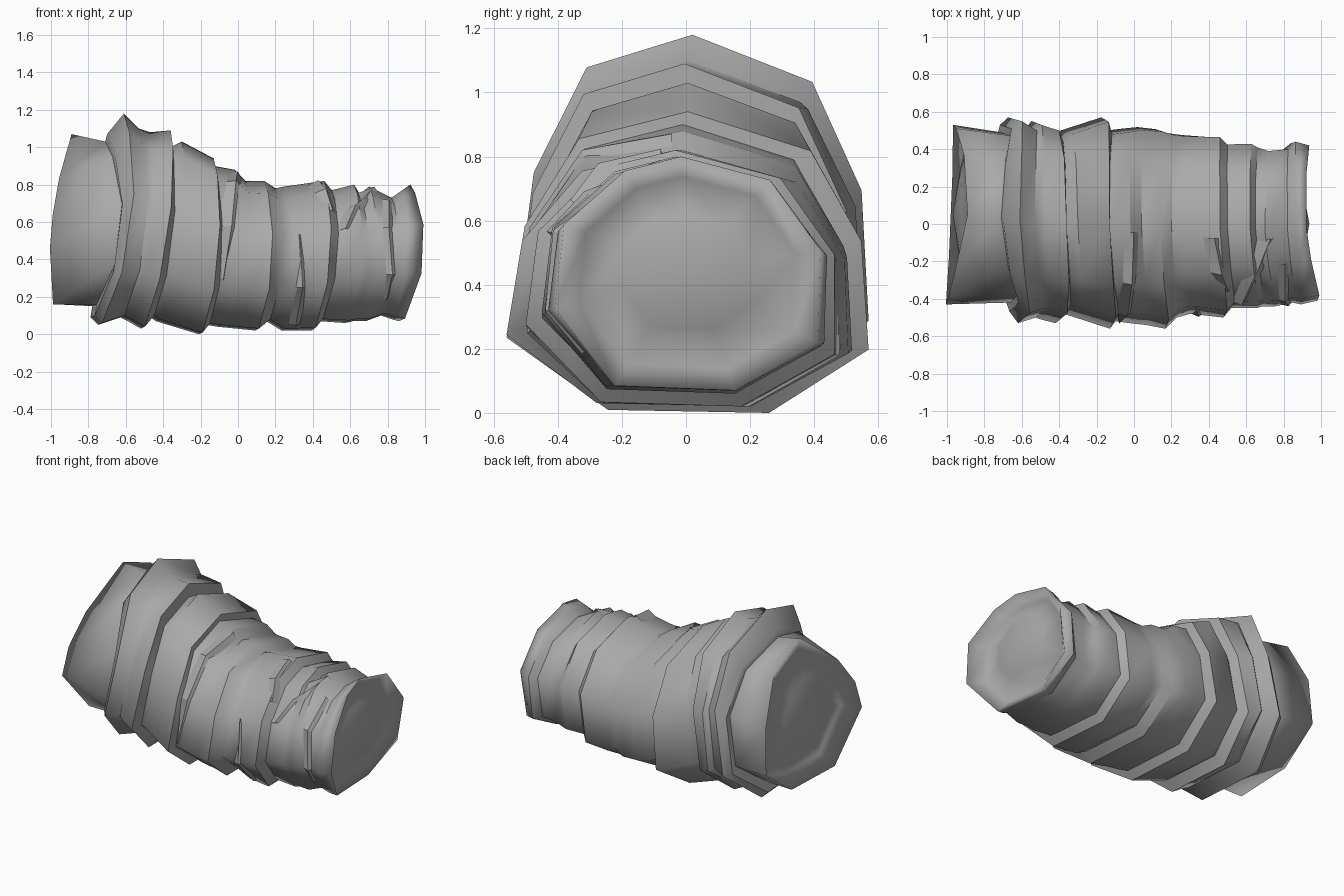
import bpy, bmesh, math
from mathutils import Vector

if "Cube" in bpy.data.objects:
    bpy.data.objects.remove(bpy.data.objects["Cube"])

cloth = bpy.data.materials.new("grey_cloth")
cloth.diffuse_color = (0.4, 0.4, 0.4, 1)
cloth.use_nodes = True
cloth.node_tree.nodes["Principled BSDF"].inputs["Base Color"].default_value = cloth.diffuse_color

# Nine-sided cross-sections: u runs front to back, v bottom to top
WIDE = [(0, 1), (.68, .87), (.96, .57), (1, .21), (.45, 0),
        (-.44, .01), (-1, .25), (-.9, .62), (-.6, .91)]
NARROW = [(-.05, 1), (.62, .9), (1, .6), (.98, .2), (.36, 0),
          (-.55, .02), (-1, .35), (-.93, .71), (-.47, .94)]
OPENING = [(0, 1), (.66, .86), (.96, .55), (1, .21), (.45, 0),
           (-.45, 0), (-1, .33), (-.9, .53), (-.62, .74)]
N = len(WIDE)

# Rings: x at top, x at bottom, z top, z bottom, y front, y back
RINGS = [
    (-.89, -.98, 1.07, .16, -.43, .53), (-.71, -.77, 1.03, .15, -.42, .49),
    (-.70, -.78, 1.07, .09, -.47, .53), (-.61, -.74, 1.18, .05, -.53, .57),
    (-.53, -.62, 1.10, .09, -.50, .52), (-.47, -.58, 1.08, .07, -.51, .55),
    (-.36, -.51, 1.09, .03, -.53, .52), (-.36, -.46, 1.00, .09, -.48, .46),
    (-.30, -.43, 1.03, .07, -.49, .50), (-.13, -.20, .94, .00, -.56, .57),
    (-.13, -.16, .90, .05, -.52, .50), (-.02, -.10, .88, .04, -.53, .51),
    (.04, .00, .82, .03, -.54, .52), (.14, .10, .82, .02, -.56, .51),
    (.20, .16, .78, .07, -.50, .49), (.25, .24, .79, .02, -.48, .48),
    (.46, .40, .82, .02, -.50, .47), (.50, .44, .77, .07, -.45, .43),
    (.62, .58, .80, .06, -.45, .43), (.65, .62, .75, .07, -.44, .41),
    (.70, .69, .79, .07, -.44, .39), (.82, .77, .73, .10, -.42, .40),
    (.87, .83, .765, .08, -.43, .44), (.92, .87, .80, .07, -.41, .42),
]


def ring_points(i):
    xt, xb, zt, zb, yf, yb = RINGS[i]
    # Sideways bow and skew of each band edge
    bow = {0: -.04, 1: .1, 2: .1, 3: .09, 4: .07, 22: .03, 23: .07}.get(i, .045)
    skew = {0: .02, 22: -.02, 23: -.03}.get(i, -.02)
    blend = min(1, max(0, (xt + .1) / .8))
    pts = []
    for k in range(N):
        a, b = Vector(WIDE[k]), Vector(NARROW[k])
        u, v = Vector(OPENING[k]) if i == 0 else a.lerp(b, blend)
        x = xb + (xt - xb) * v + bow * 4 * v * (1 - v) + skew * u
        y = (yf + yb) / 2 + u * (yb - yf) / 2
        pts.append(Vector((x, y, zb + (zt - zb) * v)))
    return pts


LOFT = [ring_points(i) for i in range(len(RINGS))]


def finish(bm, name, smooth_edges=()):
    bmesh.ops.recalc_face_normals(bm, faces=bm.faces)
    for f in bm.faces:
        f.smooth = True
    for e in bm.edges:
        if len(e.link_faces) == 2 and e not in smooth_edges:
            e.smooth = e.calc_face_angle() < math.radians(28)
    me = bpy.data.meshes.new(name)
    bm.to_mesh(me)
    bm.free()
    me.materials.append(cloth)
    ob = bpy.data.objects.new(name, me)
    bpy.context.collection.objects.link(ob)
    return ob


# Main wrapped sleeve
bm = bmesh.new()
loops = [[bm.verts.new(p) for p in ring] for ring in LOFT]


def bridge(a, b):
    for k in range(N):
        j = (k + 1) % N
        bm.faces.new((a[k], a[j], b[j], b[k]))


for a, b in zip(loops, loops[1:]):
    bridge(a, b)
soft = set()
for ring in loops:                      # lengthwise edges stay soft
    for v in ring:
        soft.update(e for e in v.link_edges if e.other_vert(v) not in ring)

# Each end: rim, groove inside it, and a soft dome in the middle
for rim, inward in ((loops[0], 1), (loops[-1], -1)):
    mid = sum((v.co for v in rim), Vector()) / N
    last = rim
    for scale, depth, follow in ((.82, .07, .4), (.5, .03, .1)):
        ring = []
        for v in rim:
            p = mid + (v.co - mid) * scale
            p.x = mid.x + (v.co.x - mid.x) * follow + inward * depth
            ring.append(bm.verts.new(p))
        bridge(last, ring)
        last = ring
    pole = bm.verts.new(mid + Vector((inward * -.01, 0, 0)))
    for k in range(N):
        bm.faces.new((last[k], last[(k + 1) % N], pole))
cap_verts = {v for v in bm.verts if not any(v in r for r in loops)}
for v in cap_verts:
    for f in v.link_faces:
        soft.update(f.edges)
finish(bm, "wrapped_sleeve", soft)


def on_surface(x, t):
    """Point on the sleeve at length x and section position t, with outward direction."""
    k, f = int(math.floor(t)) % N, t - math.floor(t)
    line = [r[k].lerp(r[(k + 1) % N], f) for r in LOFT]
    p = line[-1]
    for a, b in zip(line, line[1:]):
        if a.x <= x <= b.x:
            p = a.lerp(b, (x - a.x) / max(b.x - a.x, 1e-6))
            break
    return p, Vector((0, p.y, p.z - .42)).normalized()


def fold(name, path, height):
    """Raised crease, gentle on the left and steep on the right; path: (x, section position, width)."""
    fm = bmesh.new()
    rows = []
    for x, t, w in path:
        row = []
        for off, lift in ((-.8, -.01), (.1, height), (.5, -.01)):
            p, out = on_surface(x + off * w, t)
            row.append(fm.verts.new(p + out * lift))
        rows.append(row)
    for a, b in zip(rows, rows[1:]):
        for k in range(2):
            fm.faces.new((a[k], a[k + 1], b[k + 1], b[k]))
    finish(fm, name)


# Loose creases and overlapping ends of the wrapping
fold("front_long_crease", [(-.01, 8.9, .09), (-.02, 8, .09), (-.04, 7, .06), (-.08, 6.1, .01)], .015)
fold("front_low_crease", [(.33, 7, .01), (.34, 6, .06), (.30, 5.1, .08)], .012)
fold("upper_overlap", [(.42, 8.8, .1), (.46, 8, .1), (.5, 7.5, .06)], .02)
fold("diagonal_overlap", [(.57, 7, .05), (.62, 7.6, .09), (.66, 8, .09), (.72, 8.8, .08)], .02)
fold("end_overlap", [(.80, 8, .06), (.80, 7, .07), (.82, 6, .06), (.79, 5.4, .04)], .015)
